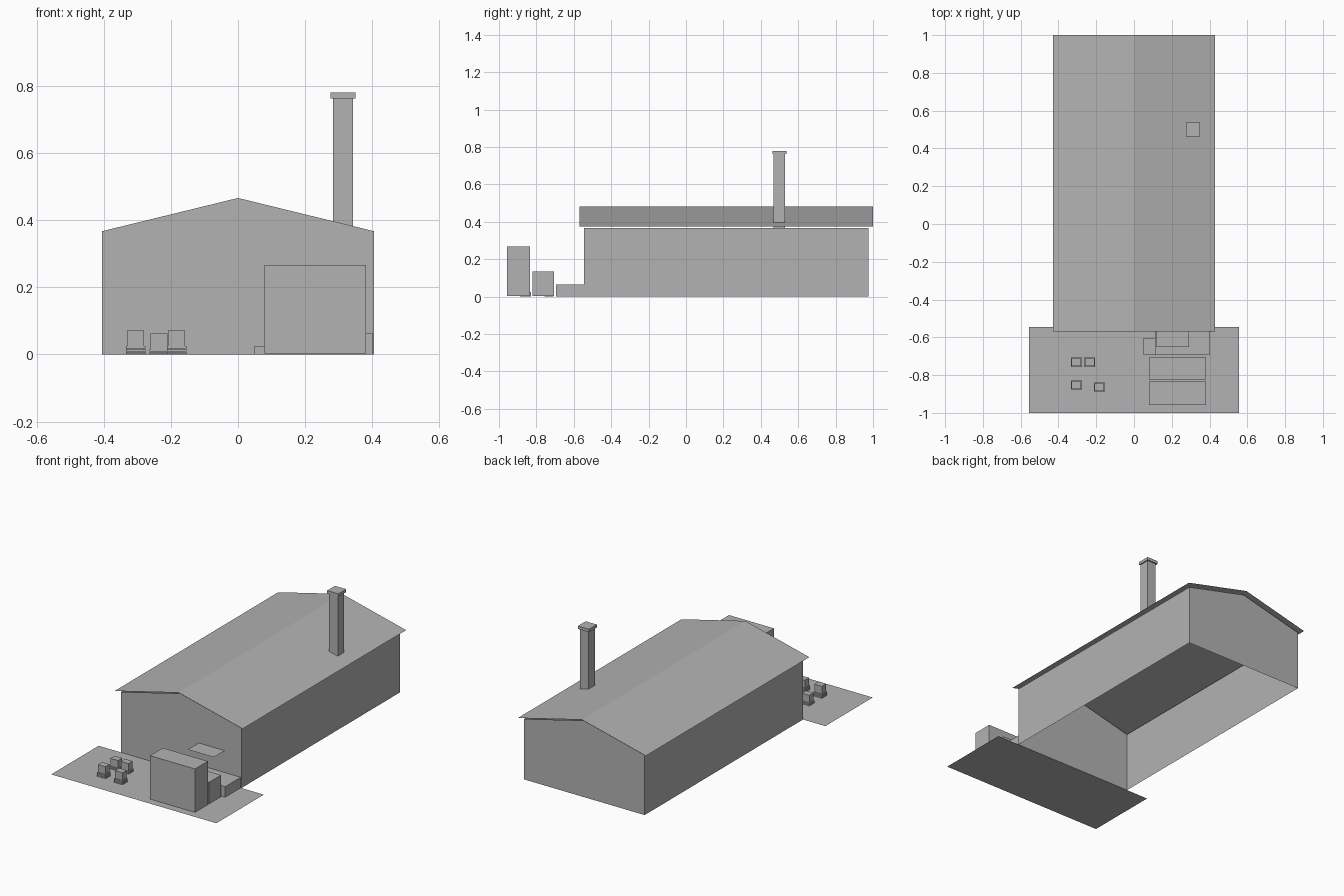
import bpy

grey = bpy.data.materials.new("plain grey")
grey.diffuse_color = (0.45, 0.45, 0.45, 1)


def mesh(name, verts, faces):
    me = bpy.data.meshes.new(name)
    me.from_pydata(verts, [], faces)
    me.materials.append(grey)
    ob = bpy.data.objects.new(name, me)
    bpy.context.collection.objects.link(ob)
    return ob


def box(name, x0, x1, y0, y1, z0, z1):
    v = [(x, y, z) for z in (z0, z1) for y in (y0, y1) for x in (x0, x1)]
    f = [(0, 2, 3, 1), (4, 5, 7, 6), (0, 1, 5, 4),
         (2, 6, 7, 3), (0, 4, 6, 2), (1, 3, 7, 5)]
    return mesh(name, v, f)


def sheet(name, x0, x1, y0, y1, z):
    return mesh(name, [(x0, y0, z), (x1, y0, z), (x1, y1, z), (x0, y1, z)], [(0, 1, 2, 3)])


# Shed walls: two gables and two sides, open at top and bottom
gable = [(-0.405, 0), (0.405, 0), (0.405, 0.367), (0, 0.466), (-0.405, 0.367)]
mesh("walls", [(x, y, z) for y in (-0.545, 0.975) for x, z in gable],
     [(0, 1, 2, 3, 4), (9, 8, 7, 6, 5), (1, 6, 7, 2), (5, 0, 4, 9)])

# Roof: thin folded sheet floating just above the walls
ridge = [(-0.43, 0.376), (0, 0.481), (0.43, 0.376)]
mesh("roof", [(x, y, z) for y in (-0.57, 1.0) for x, z in ridge],
     [(0, 1, 4, 3), (1, 2, 5, 4)])

# Chimney and cap
box("chimney", 0.283, 0.343, 0.468, 0.530, 0.366, 0.762)
box("chimney_cap", 0.275, 0.35, 0.463, 0.538, 0.762, 0.78)

# Yard and door canopy
sheet("yard", -0.555, 0.555, -1.0, -0.545, 0)
sheet("door_canopy", 0.118, 0.292, -0.65, -0.545, 0.197)

# Stepped blocks in the yard
box("tall_block", 0.079, 0.381, -0.957, -0.834, 0.003, 0.267)
box("middle_block", 0.079, 0.381, -0.822, -0.707, 0.003, 0.134)
box("loading_platform", 0.11, 0.40, -0.694, -0.545, 0, 0.064)
box("platform_step", 0.049, 0.11, -0.694, -0.603, 0, 0.025)

# Crates on stacked pallets: centre x, centre y, pallet count
for i, (cx, cy, n) in enumerate([(-0.305, -0.732, 2), (-0.235, -0.732, 2),
                                 (-0.305, -0.853, 3), (-0.183, -0.864, 3)]):
    for k in range(n):
        z = 0.001 + 0.0085 * k
        box(f"pallet_{i}_{k}", cx - 0.029, cx + 0.029, cy - 0.024, cy + 0.024, z, z + 0.007)
    top = 0.0085 * n
    box(f"crate_{i}", cx - 0.025, cx + 0.025, cy - 0.02, cy + 0.02, top - 0.001, top + 0.046)
